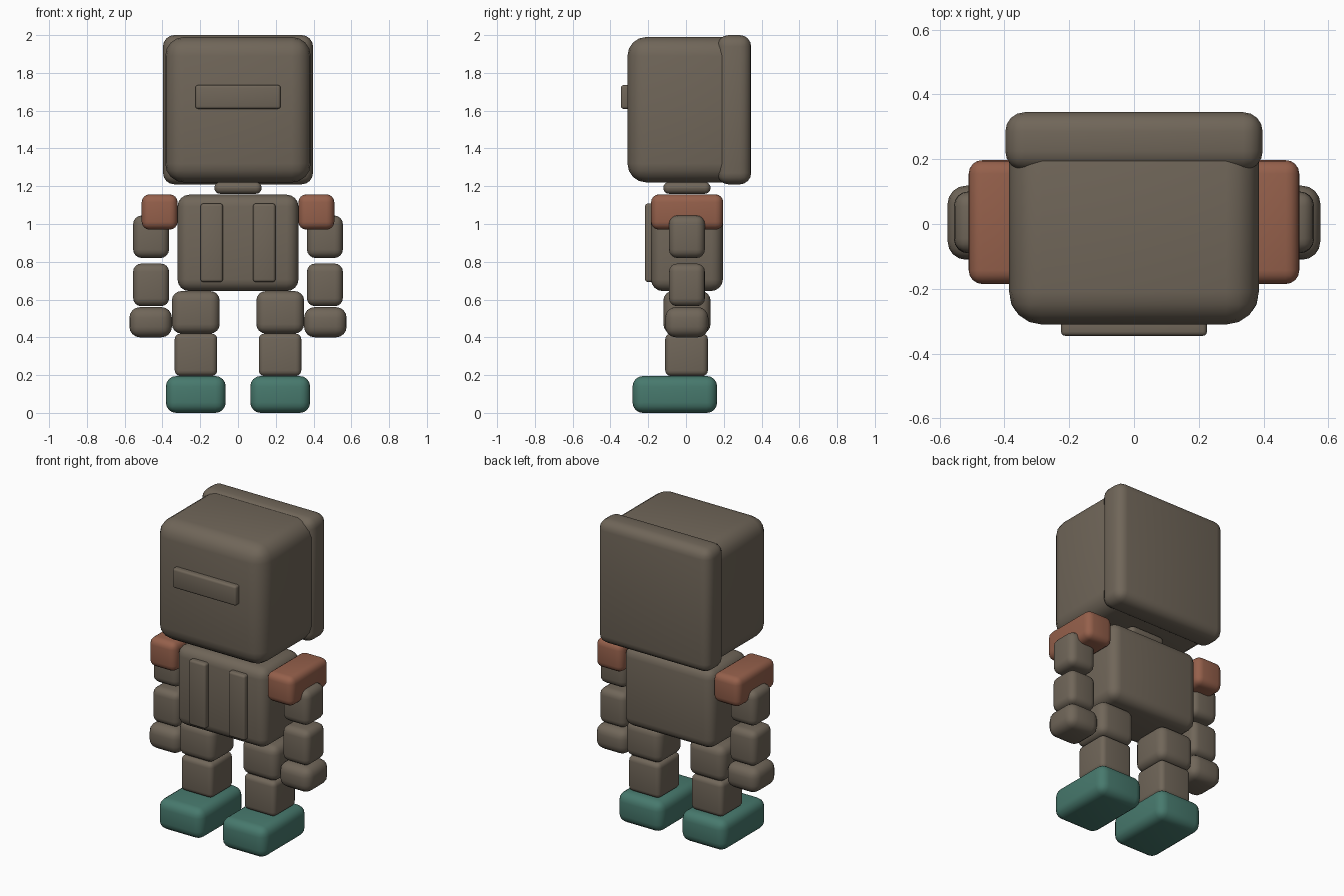
import bpy
import bmesh

if "Cube" in bpy.data.objects:
    bpy.data.objects.remove(bpy.data.objects["Cube"])


def material(name, rgb):
    """Flat colour given in sRGB 0-255, stored as linear."""
    lin = [((c / 255 + 0.055) / 1.055) ** 2.4 for c in rgb]
    m = bpy.data.materials.new(name)
    m.diffuse_color = (*lin, 1)
    m.use_nodes = True
    m.node_tree.nodes["Principled BSDF"].inputs["Base Color"].default_value = m.diffuse_color
    return m


BROWN = material("taupe brown", (112, 102, 89))
RUST = material("rust red", (149, 96, 75))
TEAL = material("teal green", (71, 121, 109))


def block(name, x, y, z, radius, mat=BROWN, segments=4):
    """Rounded box spanning the (min, max) ranges x, y, z."""
    bm = bmesh.new()
    bmesh.ops.create_cube(bm, size=1)
    for v in bm.verts:
        v.co = [r[0] if c < 0 else r[1] for c, r in zip(v.co, (x, y, z))]
    bmesh.ops.bevel(bm, geom=bm.edges[:], offset=radius, segments=segments,
                    profile=0.5, affect='EDGES', clamp_overlap=True)
    bmesh.ops.recalc_face_normals(bm, faces=bm.faces[:])
    mesh = bpy.data.meshes.new(name)
    bm.to_mesh(mesh)
    bm.free()
    mesh.materials.append(mat)
    obj = bpy.data.objects.new(name, mesh)
    bpy.context.collection.objects.link(obj)
    bpy.context.view_layer.objects.active = obj
    obj.select_set(True)
    bpy.ops.object.shade_smooth_by_angle()
    obj.select_set(False)
    return obj


def pair(name, x, *args, **kw):
    """Matching block on the left and right."""
    block("right_" + name, x, *args, **kw)
    block("left_" + name, (-x[1], -x[0]), *args, **kw)


# Head, rear head slab, visor bar and neck
block("head", (-0.385, 0.385), (-0.31, 0.32), (1.22, 1.99), 0.1)
block("head_back", (-0.397, 0.397), (0.165, 0.345), (1.21, 2.0), 0.06)
block("visor", (-0.225, 0.225), (-0.345, -0.29), (1.61, 1.735), 0.013, segments=3)
block("neck", (-0.125, 0.125), (-0.12, 0.13), (1.16, 1.222), 0.03)

# Torso with two chest straps
block("torso", (-0.32, 0.32), (-0.185, 0.195), (0.645, 1.155), 0.062)
pair("chest_strap", (0.08, 0.198), (-0.217, -0.165), (0.693, 1.108), 0.014, segments=3)

# Arms
pair("shoulder", (0.32, 0.51), (-0.185, 0.197), (0.97, 1.157), 0.042, RUST)
pair("upper_arm", (0.365, 0.555), (-0.09, 0.1), (0.82, 1.045), 0.045)
pair("forearm", (0.365, 0.555), (-0.09, 0.1), (0.565, 0.79), 0.042)
pair("hand", (0.35, 0.575), (-0.11, 0.118), (0.4, 0.56), 0.056)

# Legs and feet
pair("thigh", (0.097, 0.35), (-0.12, 0.13), (0.42, 0.645), 0.05)
pair("shin", (0.11, 0.335), (-0.11, 0.116), (0.195, 0.42), 0.03)
pair("foot", (0.065, 0.382), (-0.283, 0.165), (0.0, 0.195), 0.055, TEAL)
